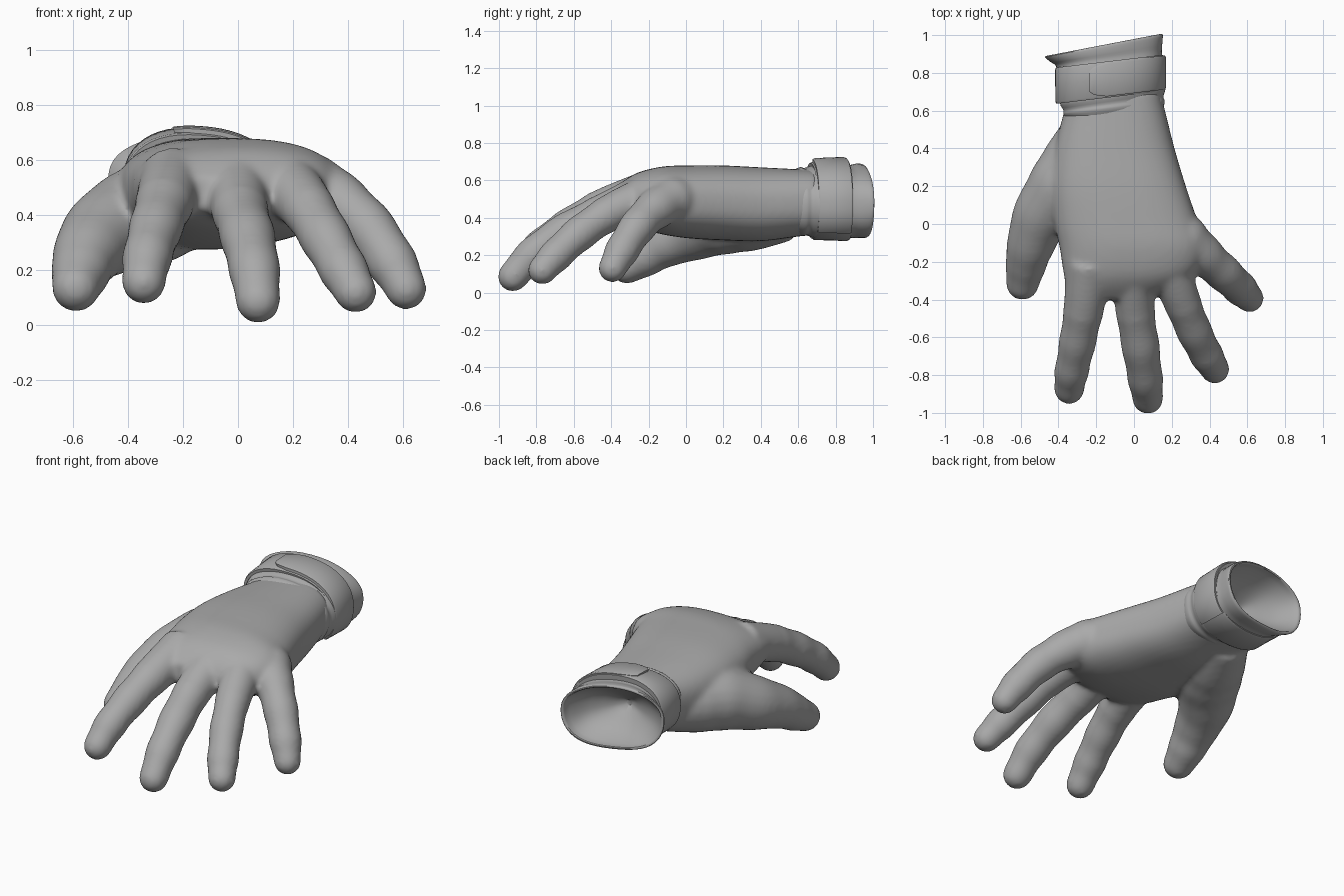
import bpy, bmesh, math
from mathutils import Vector

if "Cube" in bpy.data.objects:
    bpy.data.objects.remove(bpy.data.objects["Cube"])

gray = bpy.data.materials.new("glove_gray")
gray.diffuse_color = (0.40, 0.40, 0.40, 1)
gray.use_nodes = True
gray.node_tree.nodes["Principled BSDF"].inputs["Base Color"].default_value = gray.diffuse_color

def finish(name, bm):
    bmesh.ops.recalc_face_normals(bm, faces=bm.faces)
    for f in bm.faces:
        f.smooth = True
    me = bpy.data.meshes.new(name)
    bm.to_mesh(me)
    bm.free()
    me.materials.append(gray)
    ob = bpy.data.objects.new(name, me)
    bpy.context.collection.objects.link(ob)
    return ob

def loft(bm, rings, caps=True, closed=False):
    vs = [[bm.verts.new(p) for p in r] for r in rings]
    n = len(vs[0])
    pairs = list(zip(vs, vs[1:])) + ([(vs[-1], vs[0])] if closed else [])
    for a, b in pairs:
        for i in range(n):
            j = (i + 1) % n
            bm.faces.new((a[i], a[j], b[j], b[i]))
    if caps:
        bm.faces.new(vs[0])
        bm.faces.new(vs[-1])

def catmull(a, b, c, d, t):
    return [0.5 * (2*q + (r-p)*t + (2*p-5*q+4*r-s)*t*t + (3*q-p-3*r+s)*t**3)
            for p, q, r, s in zip(a, b, c, d)]

def spline(pts, n=6):
    e = [pts[0]] + pts + [pts[-1]]
    out = []
    for k in range(len(pts) - 1):
        out += [catmull(*e[k:k+4], i / n) for i in range(n)]
    return out + [list(pts[-1])]

def power(v, e):
    return math.copysign(abs(v) ** e, v)

def finger(bm, pts, n=6, sides=20, bulge=0.03):
    path = spline(pts, n)
    # padded joints along the finger
    for i, p in enumerate(path):
        if i > n:
            p[3] *= 1 + bulge * math.cos(2 * math.pi * i / n) * (i < len(path) - 2)
    rings = []
    def ring(c, d, r):
        u = d.cross(Vector((0, 0, 1))).normalized()
        v = u.cross(d).normalized()
        rings.append([c + r * (math.cos(a) * u + math.sin(a) * v)
                      for a in (2 * math.pi * k / sides for k in range(sides))])
    for i, p in enumerate(path):
        q0, q1 = path[max(i-1, 0)], path[min(i+1, len(path)-1)]
        d = (Vector(q1[:3]) - Vector(q0[:3])).normalized()
        ring(Vector(p[:3]), d, p[3])
    c, r = Vector(path[-1][:3]), path[-1][3]
    for k in range(1, 6):                      # rounded fingertip
        a = k * math.pi / 2 / 5.3
        ring(c + d * r * math.sin(a), d, r * math.cos(a))
    loft(bm, rings)

# ---- hand: palm and five fingers fused into one skin
bm = bmesh.new()
palm = [(.70, -.36, .14, .31, .655), (.60, -.37, .165, .30, .66), (.40, -.42, .215, .275, .67),
        (.20, -.44, .275, .28, .68), (.02, -.425, .335, .29, .68), (-.12, -.395, .375, .31, .675),
        (-.25, -.375, .33, .345, .645), (-.33, -.36, .22, .38, .60), (-.40, -.33, .05, .42, .535)]
rings = []
for y, xl, xr, zb, zt in spline(palm, 4):
    r = []
    for k in range(40):
        a = 2 * math.pi * k / 40
        r.append(((xl+xr)/2 + (xr-xl)/2 * power(math.cos(a), .8), y,
                  (zb+zt)/2 + (zt-zb)/2 * power(math.sin(a), .8)))
    rings.append(r)
loft(bm, rings)

finger(bm, [(.13, .08, .49, .10), (.255, -.06, .50, .125), (.367, -.165, .445, .108),
            (.475, -.26, .35, .097), (.565, -.345, .22, .09), (.612, -.393, .13, .076)])  # little
finger(bm, [(.17, -.18, .52, .12), (.25, -.40, .43, .10), (.32, -.57, .315, .093),
            (.387, -.70, .195, .088), (.428, -.768, .12, .078)])              # ring
finger(bm, [(0, -.20, .53, .12), (.005, -.44, .425, .105), (.035, -.65, .32, .10),
            (.06, -.82, .20, .093), (.073, -.925, .087, .082)])               # middle
finger(bm, [(-.235, -.20, .53, .125), (-.265, -.44, .45, .108), (-.30, -.63, .35, .097),
            (-.33, -.78, .245, .09), (-.343, -.875, .155, .08)])              # index
finger(bm, [(-.20, .54, .42, .145), (-.29, .36, .40, .175), (-.38, .20, .385, .182),
            (-.49, .04, .325, .155), (-.55, -.12, .255, .125), (-.575, -.23, .185, .106),
            (-.59, -.315, .135, .088)], bulge=0.01)                           # thumb
hand = finish("glove_hand", bm)
m = hand.modifiers.new("fuse", 'REMESH')
m.mode = 'VOXEL'
m.voxel_size = 0.014
m.use_smooth_shade = True
m = hand.modifiers.new("soften", 'SMOOTH')
m.factor = 0.5
m.iterations = 12

# ---- cuff: slanted sleeve with a hollow opening, thumb side a little higher
ROLL = -0.08
SQ = 0.87

def oval(y, cx, a, b, cz, slope, n=48, lump=0.0):
    r = []
    for k in range(n):
        t = 2 * math.pi * k / n
        s = 1 + lump * math.sin(5 * t + 20 * y)
        x = a * s * power(math.cos(t), SQ)
        r.append((cx + x, y + slope * x, cz + ROLL * x + b * s * power(math.sin(t), SQ)))
    return r

sleeve = [(.58, -.10, .255, .168, .482, .1), (.615, -.105, .268, .182, .485, .12),
          (.64, -.11, .265, .178, .485, .14), (.68, -.115, .28, .192, .485, .14),
          (.75, -.12, .272, .185, .485, .14), (.82, -.125, .28, .202, .485, .14),
          (.875, -.13, .28, .192, .485, .14), (.91, -.145, .297, .196, .488, .17),
          (.943, -.16, .312, .195, .49, .19), (.945, -.16, .295, .180, .49, .19),
          (.91, -.15, .275, .172, .488, .17), (.82, -.13, .19, .12, .485, .14),
          (.72, -.12, .02, .015, .485, .1)]
bm = bmesh.new()
loft(bm, [oval(*s, lump=.01) for s in spline(sleeve, 3)])
cuff = finish("cuff_sleeve", bm)

# ---- strap around the cuff
bm = bmesh.new()
loft(bm, [oval(y, -.13, a, b, cz, .12) for y, a, b, cz in
          ((.675, .265, .18, .485), (.67, .28, .20, .49), (.682, .286, .207, .49),
           (.77, .287, .213, .495), (.85, .288, .22, .497), (.862, .283, .214, .497),
           (.858, .265, .18, .485))], caps=False, closed=True)
strap = finish("cuff_strap", bm)

# ---- overlapping strap tab with a rounded end
bm = bmesh.new()
rings = []
N = 36
for k in range(N + 1):
    t = math.radians(108 - 150 * k / N)
    w = .090 * min(1, .6 + .4 * math.sqrt(min(1, k / 4)))
    sec = []
    for dy, o in ((-w, -.01), (-w, .006), (-w + .01, .011), (w - .01, .011),
                  (w, .006), (w, -.01)):
        x = (.288 + o) * power(math.cos(t), SQ)
        sec.append((-.13 + x, .767 + dy + .12 * x, .495 + ROLL * x
                    + (.214 + .04 * dy + o) * power(math.sin(t), SQ)))
    rings.append(sec)
loft(bm, rings)
tab = finish("strap_tab", bm)

for ob in (cuff, strap, tab):
    bpy.ops.object.select_all(action='DESELECT')
    ob.select_set(True)
    bpy.context.view_layer.objects.active = ob
    bpy.ops.object.shade_smooth_by_angle(angle=math.radians(40))
